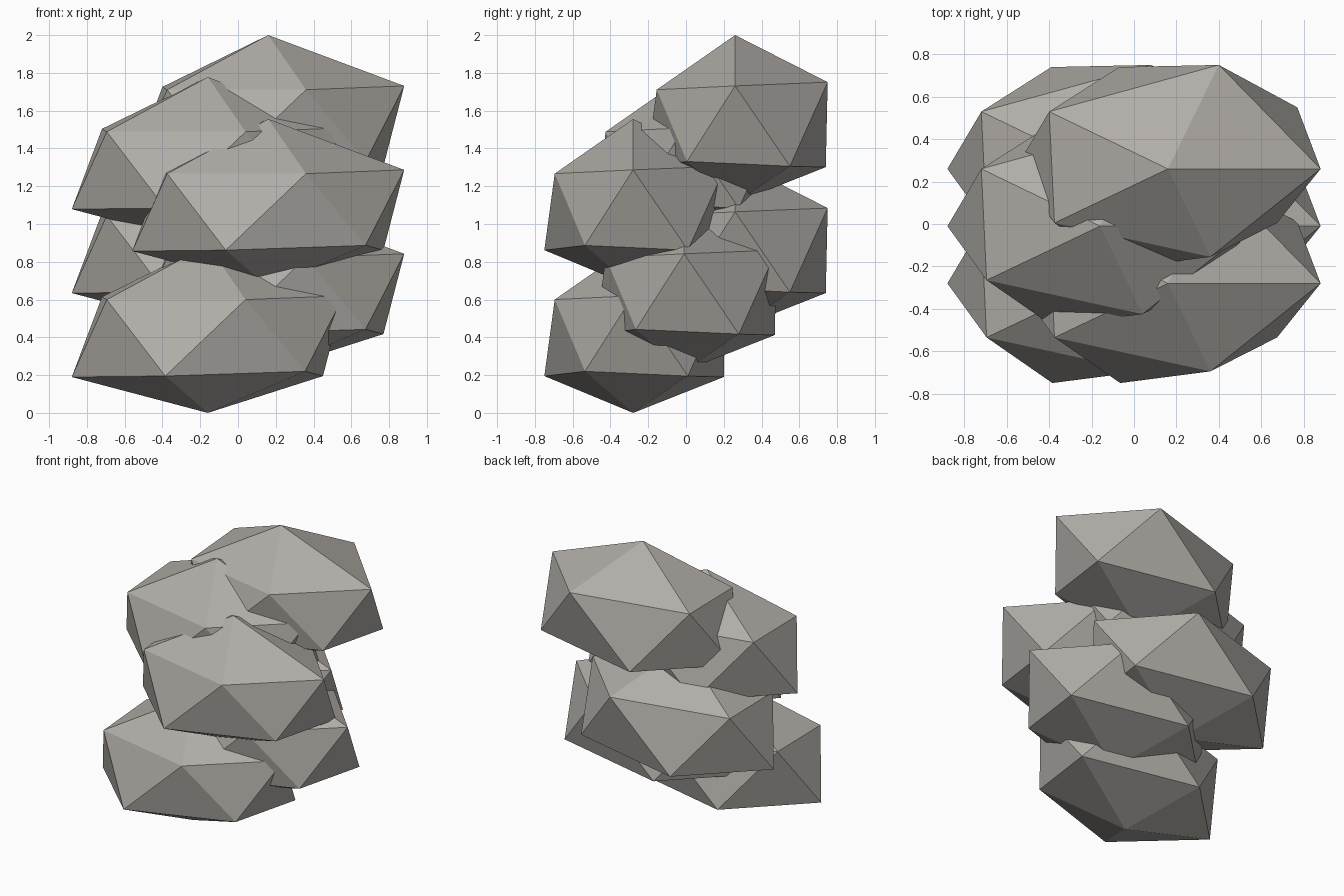
import bpy
import bmesh
from mathutils import Vector

cube = bpy.data.objects.get("Cube")
if cube:
    bpy.data.objects.remove(cube, do_unlink=True)

# Warm grey stone
stone = bpy.data.materials.new("warm_grey_stone")
stone.use_nodes = True
colour = (0.44, 0.42, 0.39, 1)
stone.diffuse_color = colour
shader = next(n for n in stone.node_tree.nodes if n.type == "BSDF_PRINCIPLED")
shader.inputs["Base Color"].default_value = colour
shader.inputs["Roughness"].default_value = 0.9

# Corners of one boulder around its own centre: a flattened, uneven twenty-sided form
upper_ring = [(.72, -.01, .175), (.24, .48, .195), (-.56, .26, .17),
              (-.535, -.265, .155), (.20, -.425, .155)]
lower_ring = [(.61, .28, -.25), (-.23, .47, -.255), (-.72, -.01, -.255),
              (-.225, -.48, -.25), (.515, -.265, -.225)]
poles = [(0, -.01, .444), (0, -.01, -.445)]


def boulder_mesh():
    """Wrap the corners in a closed shell of flat triangles."""
    mesh = bpy.data.meshes.new("boulder")
    bm = bmesh.new()
    for corner in upper_ring + lower_ring + poles:
        bm.verts.new(Vector(corner))
    bmesh.ops.convex_hull(bm, input=list(bm.verts))
    bmesh.ops.recalc_face_normals(bm, faces=list(bm.faces))
    bm.to_mesh(mesh)
    bm.free()
    mesh.materials.append(stone)
    return mesh


# Six boulders climb in even steps, alternating side to side
# and cycling through front, middle and back
shared_mesh = boulder_mesh()
side_offset = 0.16
depth_offset = 0.27
bottom_centre = 0.445
rise = 0.2222
depths = [("front", -depth_offset), ("middle", 0), ("back", depth_offset)]

for step in range(6):
    side, x = ("left", side_offset) if step % 2 else ("right", -side_offset)
    depth, y = depths[step % 3]
    boulder = bpy.data.objects.new(f"boulder_{depth}_{side}", shared_mesh)
    boulder.location = (x, y, bottom_centre + rise * step)
    bpy.context.collection.objects.link(boulder)
